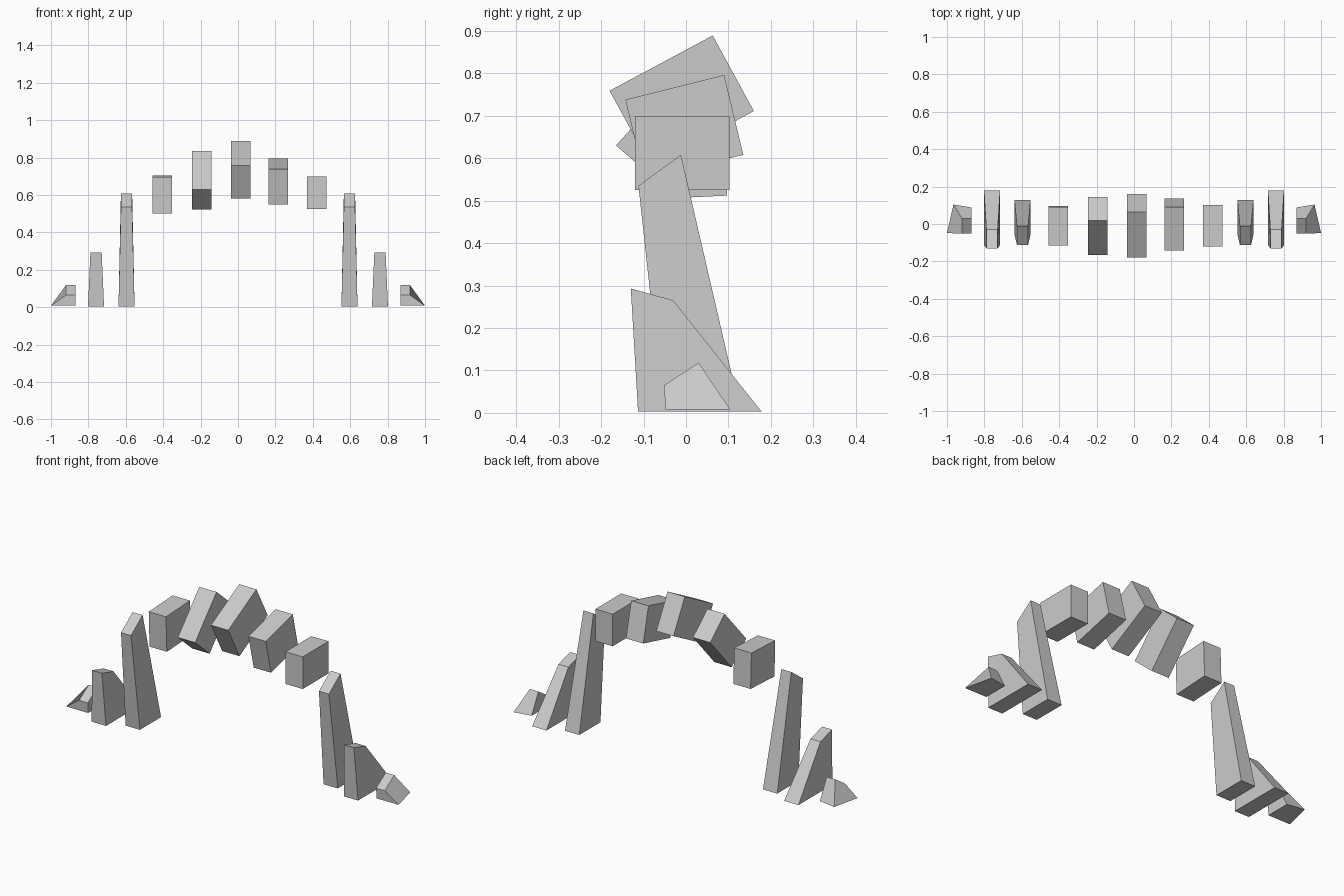
import bpy, bmesh
from mathutils import Vector, Matrix

if "Cube" in bpy.data.objects:
    bpy.data.objects.remove(bpy.data.objects["Cube"])


def solid(name, a, b):
    """Solid joining two matching four-sided end profiles."""
    bm = bmesh.new()
    va = [bm.verts.new(p) for p in a]
    vb = [bm.verts.new(p) for p in b]
    bm.faces.new(va)
    bm.faces.new(vb[::-1])
    for i in range(4):
        j = (i + 1) % 4
        bm.faces.new((va[i], vb[i], vb[j], va[j]))
    bmesh.ops.recalc_face_normals(bm, faces=bm.faces)
    me = bpy.data.meshes.new(name)
    bm.to_mesh(me)
    bm.free()
    ob = bpy.data.objects.new(name, me)
    bpy.context.collection.objects.link(ob)
    return ob


def mirrored(ob):
    m = ob.modifiers.new("Mirror", 'MIRROR')
    m.use_axis[0] = True
    m.use_mirror_merge = False


def arch_block(name, x, front_top, back_top, back_bottom):
    """Tilted block, 0.1 wide, from three corners of its side rectangle."""
    a, b, c = Vector(front_top), Vector(back_top), Vector(back_bottom)
    prof = [a, b, c, a + c - b]
    solid(name, [(x - .052, p.x, p.y) for p in prof], [(x + .052, p.x, p.y) for p in prof])


# floating arch blocks, left to right
arch_block("arch_block_1", -.405, (-.115, .695), (.09, .705), (.097, .512))
arch_block("arch_block_2", -.195, (-.165, .63), (.02, .835), (.145, .727))
arch_block("arch_block_3", .015, (-.18, .759), (.063, .889), (.16, .711))
arch_block("arch_block_4", .215, (-.143, .738), (.09, .796), (.135, .608))
arch_block("arch_block_5", .422, (-.12, .70), (.102, .70), (.102, .525))


def pillar(name, x, prof, top_w, base_w):
    """Tapered pair of pillars; profile is two top corners then two base corners."""
    ws = [top_w, top_w, base_w, base_w]
    mirrored(solid(name, [(x - w, y, z) for (y, z), w in zip(prof, ws)],
                   [(x + w, y, z) for (y, z), w in zip(prof, ws)]))


# tall and middle pillars on both sides
pillar("tall_pillar", .596, [(-.112, .535), (-.012, .608), (.128, .003), (-.054, .003)], .03, .043)
pillar("middle_pillar", .759, [(-.13, .293), (-.03, .265), (.178, .003), (-.113, .003)], .03, .043)

# small end stones with a sloping outer side
mirrored(solid("end_stone",
               [(.868, -.052, .065), (.868, .03, .118), (.868, .088, .008), (.868, -.048, .008)],
               [(.92, -.052, .065), (.92, .03, .118), (.965, .104, .008), (1.0, -.048, .008)]))
